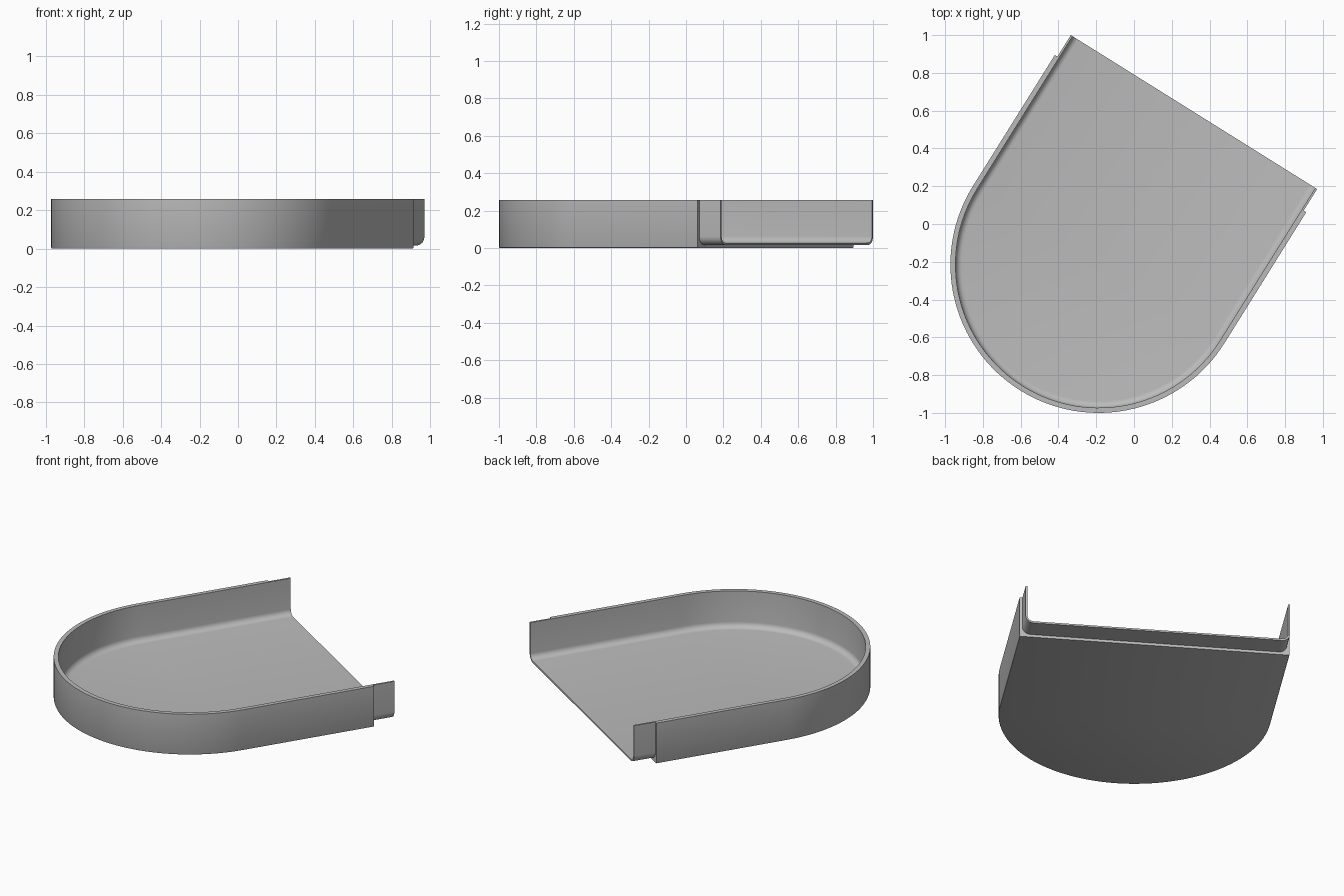
import bpy, bmesh, math
from mathutils import Matrix

if "Cube" in bpy.data.objects:
    bpy.data.objects.remove(bpy.data.objects["Cube"])

R_OUT, R_IN, R_LIP = 0.785, 0.758, 0.769   # half widths: wall outside, wall inside, lip outside
Y_BODY, Y_LIP = 0.818, 0.952               # where the body and the lip end
TOP, FLOOR, LIP_Z = 0.258, 0.028, 0.017
FILLET, SEG = 0.035, 64

grey = bpy.data.materials.new("grey plastic")
grey.diffuse_color = (0.5, 0.5, 0.5, 1)
grey.use_nodes = True
grey.node_tree.nodes["Principled BSDF"].inputs["Base Color"].default_value = grey.diffuse_color


def rounded(w, z, r, n=6):
    """Half profile (half width, height): rim, wall, rounded corner, base."""
    arc = [(w - r + r * math.cos(a), z + r - r * math.sin(a))
           for a in (i * math.pi / 2 / n for i in range(n + 1))]
    return [(w, TOP)] + arc


def u_path(w, z, end):
    """U-shaped line: straight side, half circle, straight side."""
    arc = [(w * math.cos(a), w * math.sin(a), z)
           for a in (math.pi + i * math.pi / SEG for i in range(SEG + 1))]
    return [(-w, end, z)] + arc + [(w, end, z)]


def section(half, y):
    """Full cross-section across the tray at y."""
    return [(-w, y, z) for w, z in half] + [(w, y, z) for w, z in reversed(half)]


bm = bmesh.new()


def face(pts):
    bm.faces.new([bm.verts.new(p) for p in pts])


def skin(rows):
    for a, b in zip(rows, rows[1:]):
        for i in range(len(a) - 1):
            face([a[i], a[i + 1], b[i + 1], b[i]])


outer = rounded(R_OUT, 0.0, 0.006, 2)
inner = rounded(R_IN, FLOOR, FILLET)
lip = rounded(R_LIP, LIP_Z, FILLET + 0.011)

# Outer wall and underside
rows = [u_path(w, z, Y_BODY) for w, z in outer]
skin(rows)
face(rows[-1])
# Inner wall, fillet and floor, running on through the lip
rows = [u_path(w, z, Y_LIP) for w, z in inner]
skin(rows)
face(rows[-1])
# Rim of the body and of the lip
skin([u_path(R_OUT, TOP, Y_BODY), u_path(R_IN, TOP, Y_BODY)])
for s in (-1, 1):
    face([(s * R_LIP, Y_BODY, TOP), (s * R_LIP, Y_LIP, TOP),
          (s * R_IN, Y_LIP, TOP), (s * R_IN, Y_BODY, TOP)])
# Outside of the lip, step face and open end face
skin([section(lip, Y_BODY), section(lip, Y_LIP)])
face(section(outer, Y_BODY) + section(lip, Y_BODY)[::-1])
skin([section(lip, Y_LIP), section(inner, Y_LIP)])

bmesh.ops.remove_doubles(bm, verts=bm.verts, dist=1e-5)
bmesh.ops.recalc_face_normals(bm, faces=bm.faces)

# Turn the tray so its open end faces back right
bm.transform(Matrix.Translation((-0.187, -0.215, 0)) @ Matrix.Rotation(math.radians(-32), 4, 'Z'))
mesh = bpy.data.meshes.new("round_ended_tray")
bm.to_mesh(mesh)
bm.free()
mesh.materials.append(grey)
tray = bpy.data.objects.new("round_ended_tray", mesh)
bpy.context.collection.objects.link(tray)
bpy.context.view_layer.objects.active = tray
tray.select_set(True)
bpy.ops.object.shade_smooth_by_angle(angle=math.radians(30))
